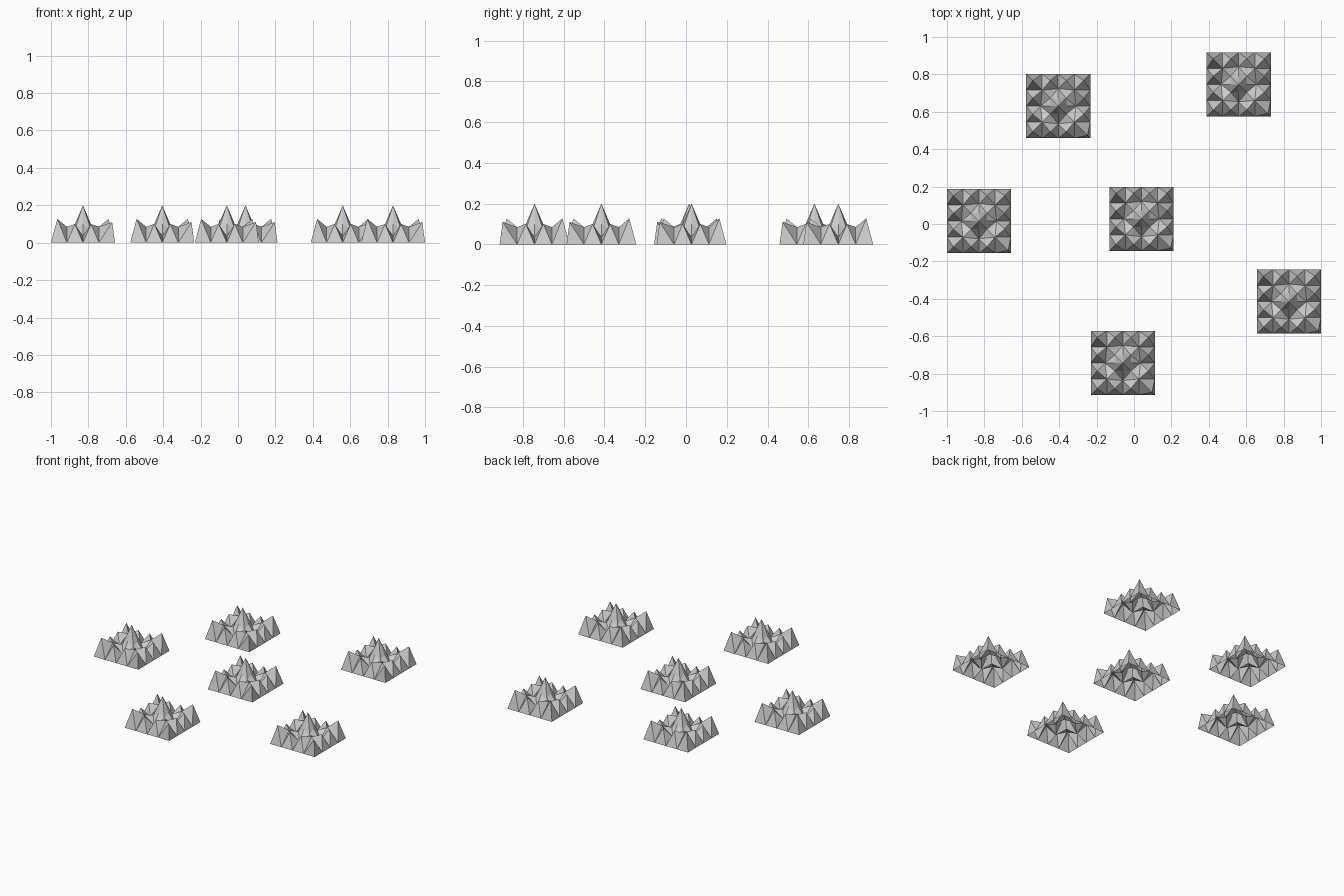
import bpy, bmesh

if "Cube" in bpy.data.objects:
    bpy.data.objects.remove(bpy.data.objects["Cube"])

U = 0.0428  # one eighth of a tuft's width


def tuft_mesh():
    bm = bmesh.new()

    def ring(pts):
        return [bm.verts.new((x * U, y * U, z)) for x, y, z in pts]

    def turn(pts):
        # repeat one side's points around the four sides
        out = []
        for _ in range(4):
            out += pts
            pts = [(-y, x, z) for x, y, z in pts]
        return out

    # ground edge, crown of peaks, trough and foot of the middle spike
    base = ring(turn([(-4, -4, 0), (-2, -4, 0), (0, -4, 0), (2, -4, 0)]))
    crown_pts = turn([(-3.2, -3.2, 0.127), (-1, -3.2, 0.1), (1, -3.2, 0.1)])
    crown_pts[3] = (3.65, -3.65, 0.11)   # steeper corner
    crown = ring(crown_pts)
    trough = ring(turn([(-2, -2.0, 0.085), (0, -2.2, 0.035)]))
    foot = ring(turn([(-1, -1, 0.07), (0, -1, 0.1)]))
    tip = bm.verts.new((0, 0, 0.2))

    for s in range(4):
        b = [base[(4 * s + k) % 16] for k in range(5)]
        p = [crown[(3 * s + k) % 12] for k in range(4)]
        t = [trough[(2 * s + k) % 8] for k in range(3)]
        f = [foot[(2 * s + k) % 8] for k in range(3)]
        for k in range(4):              # outer faces
            bm.faces.new((b[k], b[k + 1], p[k]))
        for k in range(3):              # valley sides
            bm.faces.new((p[k], b[k + 1], t[k]))
            bm.faces.new((b[k + 1], p[k + 1], t[k]))
        for k in range(2):              # inner faces and spike
            bm.faces.new((p[k + 1], t[k + 1], t[k]))
            bm.faces.new((f[k], f[k + 1], tip))
        bm.faces.new((t[0], t[1], f[0]))
        bm.faces.new((t[1], t[2], f[2]))
        bm.faces.new((t[1], f[1], f[0]))
        bm.faces.new((t[1], f[2], f[1]))
    bmesh.ops.recalc_face_normals(bm, faces=bm.faces)
    bm.normal_update()
    if sum(fc.normal.z for fc in bm.faces) < 0:
        bmesh.ops.reverse_faces(bm, faces=bm.faces)
    me = bpy.data.meshes.new("grass_tuft")
    bm.to_mesh(me)
    bm.free()
    return me


# six scattered copies
mesh = tuft_mesh()
spots = [(-0.829, 0.015), (-0.405, 0.63), (0.56, 0.747),
         (0.04, 0.027), (-0.06, -0.743), (0.829, -0.415)]
for i, (x, y) in enumerate(spots):
    ob = bpy.data.objects.new(f"grass_tuft_{i + 1}", mesh)
    ob.location = (x, y, 0)
    bpy.context.collection.objects.link(ob)
